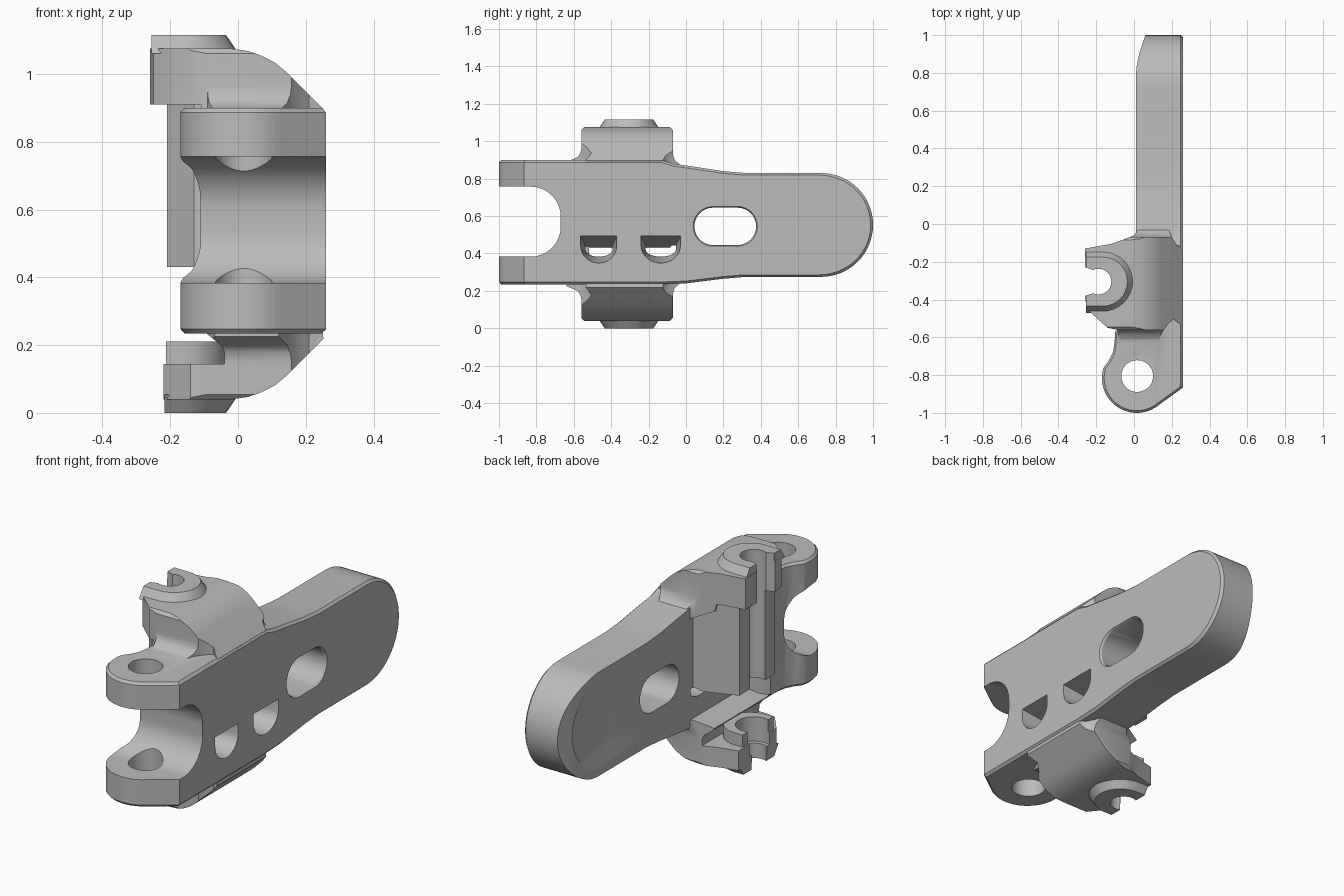
import bpy, bmesh, math
from mathutils import Vector

cube = bpy.data.objects.get("Cube")
if cube:
    bpy.data.objects.remove(cube, do_unlink=True)

grey = bpy.data.materials.new("plain grey")
grey.use_nodes = True
COLOUR = (0.5, 0.5, 0.5, 1)
grey.diffuse_color = COLOUR
grey.node_tree.nodes["Principled BSDF"].inputs["Base Color"].default_value = COLOUR


def arc(cx, cy, r, start, end, n=16):
    angles = [math.radians(start + (end - start) * i / n) for i in range(n + 1)]
    return [(cx + r * math.cos(a), cy + r * math.sin(a)) for a in angles]


def scaled(poly, cx, cy, sx, sy):
    return [(cx + (x - cx) * sx, cy + (y - cy) * sy) for x, y in poly]


def loft(name, axis, *sections):
    """Join flat outlines (height, points) stacked along one axis."""
    def place(p, h):
        return Vector({"X": (h, p[0], p[1]), "Y": (p[0], h, p[1]), "Z": (p[0], p[1], h)}[axis])
    bm = bmesh.new()
    rings = [[bm.verts.new(place(p, h)) for p in poly] for h, poly in sections]
    bm.faces.new(rings[0])
    bm.faces.new(rings[-1])
    for a, b in zip(rings, rings[1:]):
        for i in range(len(a)):
            j = (i + 1) % len(a)
            bm.faces.new((a[i], a[j], b[j], b[i]))
    bmesh.ops.recalc_face_normals(bm, faces=bm.faces)
    mesh = bpy.data.meshes.new(name)
    bm.to_mesh(mesh)
    bm.free()
    mesh.materials.append(grey)
    obj = bpy.data.objects.new(name, mesh)
    bpy.context.collection.objects.link(obj)
    return obj


def prism(name, axis, poly, lo, hi):
    return loft(name, axis, (lo, poly), (hi, poly))


def combine(obj, other, operation):
    mod = obj.modifiers.new("combine", "BOOLEAN")
    mod.operation, mod.solver, mod.object = operation, "EXACT", other
    bpy.context.view_layer.objects.active = obj
    bpy.ops.object.modifier_apply(modifier=mod.name)
    bpy.data.objects.remove(other, do_unlink=True)


MID = 0.5525
# Long lever plate with rounded tip: chamfered side outline crossed with plan
side = [(-1, 0.9), (-0.13, 0.9), (-0.07, 0.88), (0.05, 0.863), (0.2, 0.84), (0.32, 0.83)]
side += arc(0.7225, MID, 0.2775, 90, -90, 32)
side += [(0.32, 0.275), (0.2, 0.265), (0, 0.24), (-0.13, 0.235), (-1, 0.235)]
inner_side = scaled(side, 0, MID, 0.987, 0.96)
body = loft("hinge_lever", "X", (-0.4, side), (0.247, side), (0.26, inner_side))
plan = [(0.28, 1.1), (0.28, -0.851), (0.125, -0.963)]
plan += arc(0.015, -0.815, 0.185, -53, -197, 24)
plan += [(-0.135, -0.725), (-0.112, -0.68), (-0.103, -0.63), (-0.1, -0.57), (-0.06, -0.53),
         (0.01, -0.51), (0.01, 0.79), (0.016, 0.85), (0.03, 0.91), (0.06, 1), (0.09, 1.1)]
inner_plan = scaled(plan, 0.015, -0.815, 0.93, 0.93)
combine(body, loft("plan", "Z", (0.234, inner_plan), (0.248, plan), (0.887, plan), (0.901, inner_plan)),
        "INTERSECT")


def tip_outline(half, start, end):
    return arc(end - half, MID, half, 90, -90) + arc(start + half / 2, MID - half / 2, half / 2, 270, 180, 6) \
        + arc(start + half / 2, MID + half / 2, half / 2, 180, 90, 6)


# Shallow finger recess on the inner face of the tip
combine(body, loft("recess", "X", (-0.02, tip_outline(0.25, 0.44, 0.98)), (0.01, tip_outline(0.225, 0.48, 0.96)),
                   (0.035, tip_outline(0.17, 0.55, 0.91))), "DIFFERENCE")


def arm(name, front, flare, x_end, lo, hi):
    """Clip arm: front outline crossed with plan and side outlines."""
    outline = [(-0.26, -0.13), (-0.12, -0.105), (-0.05, -0.08), (0, -0.06), (0.03, -0.02), (0.18, -0.02),
               (0.2, -0.07), (0.225, -0.11), (0.3, -0.15), (0.3, -0.54), (0.25, -0.535), (0.21, -0.505),
               (0.18, -0.53), (0.15, -0.57), (0.12, -0.64), (-0.07, -0.64), (-0.09, -0.56),
               (-0.14, -0.55), (-0.25, -0.45), (-0.26, -0.38)]
    obj = prism(name, "Y", front, -0.7, 0.1)
    combine(obj, prism("plan", "Z", [(max(x, x_end), y) for x, y in outline], lo, hi), "INTERSECT")
    combine(obj, prism("side", "X", flare, -0.5, 0.5), "INTERSECT")
    return obj


TOTAL = 1.115


def flip(points):
    return [(p, TOTAL - z) for p, z in points]


# Side outline with flared root, and shoulder curve, shared by both arms
flare = [(-0.64, 0.8), (-0.64, 0.89), (-0.61, 0.902), (-0.58, 0.915), (-0.565, 0.935), (-0.56, 0.96),
         (-0.56, 1.06), (-0.545, 1.075), (-0.085, 1.075), (-0.07, 1.06), (-0.07, 0.93), (-0.06, 0.9),
         (-0.03, 0.872), (-0.03, 0.8)]
shoulder = [(-0.02, 1.075), (0.03, 1.068), (0.07, 1.054), (0.11, 1.033), (0.14, 1.008),
            (0.252, 0.896), (0.245, 0.8)]
upper = arm("upper_arm", [(-0.3, 0.91), (-0.3, 1.075)] + shoulder + [(0.05, 0.8), (-0.1, 0.87), (-0.11, 0.91)],
            flare, -0.26, 0.5, 1.3)
lower = arm("lower_arm", [(-0.3, 0.145), (-0.3, 0.04)] + flip(shoulder)
            + [(0.06, 0.32), (0.01, 0.28), (-0.1, 0.245), (-0.09, 0.232), (-0.05, 0.2),
               (-0.04, 0.18), (-0.04, 0.145)], flip(flare), -0.22, -0.2, 0.6)


def boss_outline(r, x_end):
    return arc(-0.165, -0.305, r, 90, -90) + [(x_end, -0.305 - r), (x_end, -0.305 + r)]


# Bosses on the outer faces and the raised collar inside the lower clip
upper_boss = loft("upper_boss", "Z", (1.06, boss_outline(0.167, -0.255)), (1.115, boss_outline(0.13, -0.255)))
lower_boss = loft("lower_boss", "Z", (0, boss_outline(0.13, -0.217)), (0.055, boss_outline(0.167, -0.217)))
collar = prism("collar", "Z", boss_outline(0.13, -0.212), 0.1, 0.21)
# Pin column between the arms
column = prism("column", "Z", [(0.06, -0.07), (0.01, -0.075), (-0.06, -0.095), (-0.13, -0.12),
                               (-0.21, -0.15), (-0.21, -0.45), (-0.13, -0.54), (0.06, -0.54)], 0.43, 0.93)
for part in (column, upper, lower, upper_boss, lower_boss, collar):
    combine(body, part, "UNION")


def keyhole(r, mouth):
    return arc(-0.188, -0.305, r, 115, -115, 24) + [(-0.3, -0.305 - mouth), (-0.3, -0.305 + mouth)]


# Open pin groove through clips and column, wider inside the collar
combine(body, prism("groove", "Z", keyhole(0.068, 0.09), -0.1, 1.3), "DIFFERENCE")
combine(body, prism("socket", "Z", keyhole(0.09, 0.095), 0.08, 0.3), "DIFFERENCE")
# Fork gap with rounded corners
gap = [(-1.1, 0.757)] + arc(-0.83, 0.597, 0.16, 90, 0) + arc(-0.83, 0.543, 0.16, 0, -90) + [(-1.1, 0.383)]
combine(body, prism("gap", "X", gap, -0.5, 0.5), "DIFFERENCE")
# Fork pin hole
combine(body, prism("pin_hole", "Z", arc(0.017, -0.805, 0.084, 0, 352.5, 47), -0.1, 1.2), "DIFFERENCE")
# Long slot in the plate
slot = arc(0.275, 0.545, 0.1, 90, -90) + arc(0.145, 0.545, 0.1, 270, 90)
wide = scaled(slot, 0.21, 0.545, 1.08, 1.12)
combine(body, loft("slot", "X", (-0.1, slot), (0.25, slot), (0.27, wide)), "DIFFERENCE")


def d_shape(y, half, top, bottom):
    curve = arc(0, 0, 1, 0, -180, 15)
    return [(y + half * c, bottom + (top - bottom) * 0.65 * (1 + s)) for c, s in curve] \
        + [(y - half, top), (y + half, top)]


# Two tapered D-shaped pockets
for y, half in ((-0.467, 0.097), (-0.135, 0.106)):
    combine(body, loft("pocket", "X", (-0.02, d_shape(y, half * 0.74, 0.437, 0.387)),
                       (0.265, d_shape(y, half, 0.495, 0.348))), "DIFFERENCE")

bpy.ops.object.select_all(action="DESELECT")
body.select_set(True)
bpy.context.view_layer.objects.active = body
bpy.ops.object.shade_smooth_by_angle(angle=math.radians(32))
